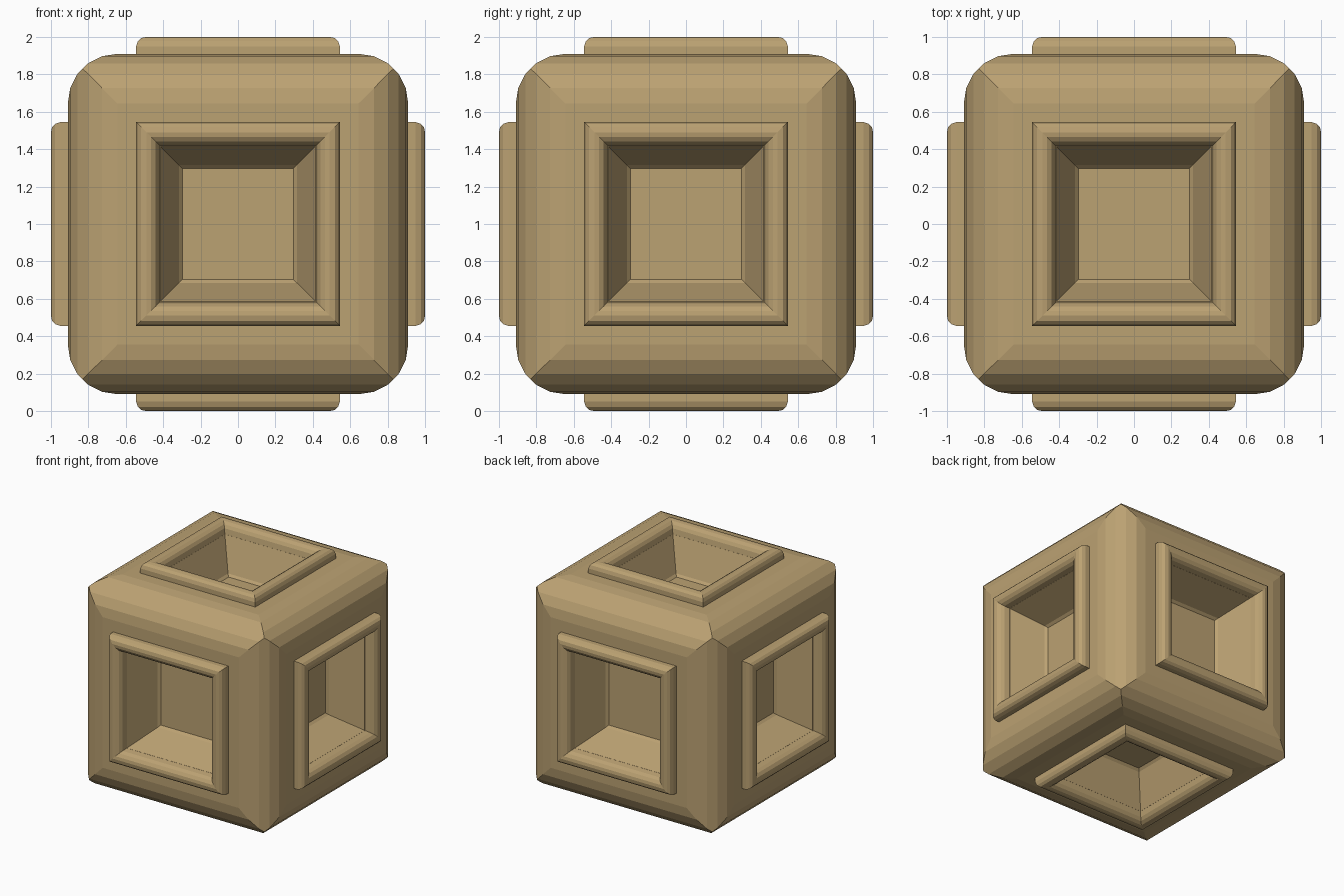
import bpy, bmesh, math
from itertools import product
from mathutils import Matrix, Vector

if "Cube" in bpy.data.objects:
    bpy.data.objects.remove(bpy.data.objects["Cube"])

HALF, R, SEG = 0.91, 0.265, 5
CENTRE = Matrix.Translation((0, 0, 1))

mat = bpy.data.materials.new("tan")
mat.diffuse_color = (0.50, 0.36, 0.17, 1)
mat.use_nodes = True
mat.node_tree.nodes["Principled BSDF"].inputs["Base Color"].default_value = mat.diffuse_color


def add_object(name, bm, matrix):
    bmesh.ops.recalc_face_normals(bm, faces=bm.faces)
    me = bpy.data.meshes.new(name)
    bm.to_mesh(me)
    bm.free()
    me.materials.append(mat)
    ob = bpy.data.objects.new(name, me)
    ob.matrix_world = matrix
    bpy.context.collection.objects.link(ob)
    return ob


# Body: cube with rounded edges that meet in mitred corners
bm = bmesh.new()
c = HALF - R
points = set()
for i in range(SEG // 2 + 1):
    t = math.radians(90) * i / SEG
    a, b = c + R * math.cos(t), c + R * math.sin(t)
    for s in product((-1, 1), repeat=3):
        for p in ((a, b, b), (b, a, b), (b, b, a)):
            points.add(tuple(u * v for u, v in zip(p, s)))
tip = (a + b) / 2
points.update(product((-tip, tip), repeat=3))
for p in points:
    bm.verts.new(p)
bmesh.ops.convex_hull(bm, input=bm.verts[:])
bmesh.ops.dissolve_limit(bm, angle_limit=0.01, verts=bm.verts[:], edges=bm.edges[:])
bmesh.ops.recalc_face_normals(bm, faces=bm.faces)

# Tapered square pit in each flat side
sides = [f for f in bm.faces if max(abs(n) for n in f.normal) > 0.999]
for thick, depth in ((c - 0.415, 0), (0.10, -0.27), (0.018, -0.02)):
    bmesh.ops.inset_individual(bm, faces=sides, thickness=thick, depth=depth,
                               use_even_offset=True)
add_object("body", bm, CENTRE)

# Raised rounded frame around each pit: (half width, height) profile
profile = [(0.545, 0.89), (0.545, 0.95), (0.535, 0.978), (0.518, 0.994), (0.49, 1.0),
           (0.465, 0.996), (0.44, 0.98), (0.425, 0.955), (0.415, 0.905), (0.43, 0.89)]
turns = {"top": ("X", 0), "front": ("X", 90), "bottom": ("X", 180), "back": ("X", 270),
         "right": ("Y", 90), "left": ("Y", 270)}
for side, (axis, deg) in turns.items():
    bm = bmesh.new()
    rings = [[bm.verts.new((sx * w, sy * w, h)) for w, h in profile]
             for sx, sy in ((1, 1), (-1, 1), (-1, -1), (1, -1))]
    n = len(profile)
    for k in range(4):
        r0, r1 = rings[k], rings[(k + 1) % 4]
        for j in range(n):
            bm.faces.new((r0[j], r1[j], r1[(j + 1) % n], r0[(j + 1) % n]))
    add_object(side + "_frame", bm, CENTRE @ Matrix.Rotation(math.radians(deg), 4, axis))
